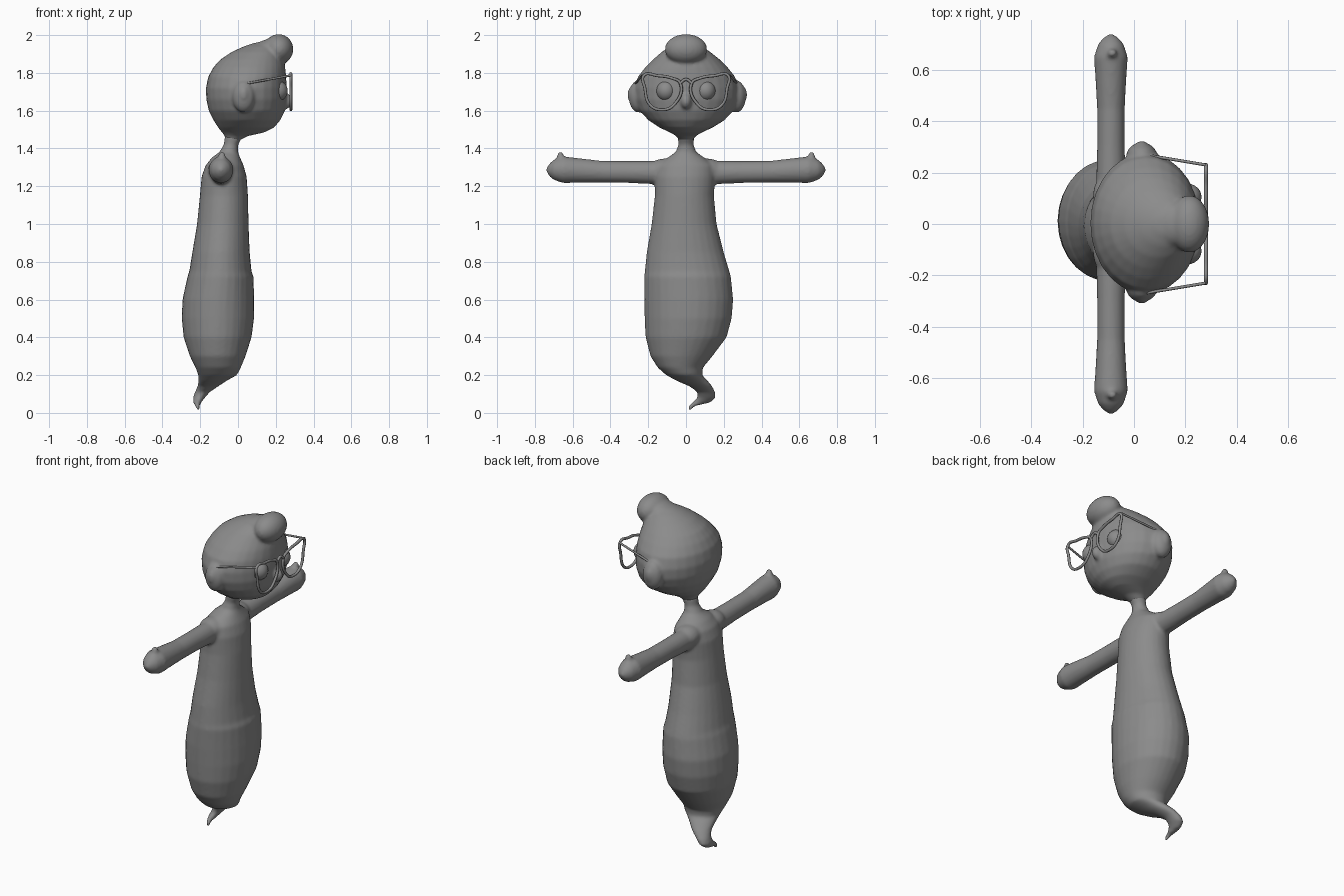
import bpy
import bmesh
from math import sin, cos, pi
from mathutils import Vector, Matrix

default_cube = bpy.data.objects.get("Cube")
if default_cube:
    bpy.data.objects.remove(default_cube, do_unlink=True)

clay = bpy.data.materials.new("grey clay")
clay.use_nodes = True
clay.diffuse_color = (0.26, 0.26, 0.26, 1)
clay.node_tree.nodes["Principled BSDF"].inputs["Base Color"].default_value = clay.diffuse_color


def finish(bm, name):
    """Turn a bmesh into a smooth shaded object."""
    bmesh.ops.recalc_face_normals(bm, faces=bm.faces)
    mesh = bpy.data.meshes.new(name)
    bm.to_mesh(mesh)
    bm.free()
    mesh.materials.append(clay)
    obj = bpy.data.objects.new(name, mesh)
    bpy.context.collection.objects.link(obj)
    for polygon in mesh.polygons:
        polygon.use_smooth = True
    return obj


def loft(bm, rings):
    """Skin a closed tube through rings of points."""
    loops = [[bm.verts.new(point) for point in ring] for ring in rings]
    count = len(loops[0])
    for low, high in zip(loops, loops[1:]):
        for i in range(count):
            j = (i + 1) % count
            bm.faces.new((low[i], low[j], high[j], high[i]))
    bm.faces.new(loops[0][::-1])
    bm.faces.new(loops[-1])


def level_rings(profile, count=28):
    """Horizontal ovals from rows of height, back, front, right, left."""
    rings = []
    for z, back, front, right, left in profile:
        centre = Vector(((back + front) / 2, (right + left) / 2, z))
        rx, ry = (front - back) / 2, (left - right) / 2
        rings.append([centre + Vector((rx * cos(a), ry * sin(a), 0))
                      for a in (2 * pi * i / count for i in range(count))])
    return rings


def ball(bm, centre, radii, tilt=0):
    matrix = (Matrix.Translation(centre) @ Matrix.Rotation(tilt, 4, "Y")
              @ Matrix.Diagonal((*radii, 1)))
    bmesh.ops.create_uvsphere(bm, u_segments=24, v_segments=16, radius=1, matrix=matrix)


def blend(obj, voxel, passes):
    """Fuse overlapping volumes into one soft skin."""
    remesh = obj.modifiers.new("Fuse", "REMESH")
    remesh.mode = "VOXEL"
    remesh.voxel_size = voxel
    remesh.use_smooth_shade = True
    smooth = obj.modifiers.new("Soften", "SMOOTH")
    smooth.factor = 0.5
    smooth.iterations = passes


# Torso with curled tail
torso = [
    (0.012, -0.215, -0.203, 0.008, 0.022),
    (0.035, -0.228, -0.200, 0.013, 0.045),
    (0.055, -0.238, -0.195, 0.03, 0.13),
    (0.08, -0.238, -0.175, 0.06, 0.158),
    (0.11, -0.228, -0.15, 0.06, 0.155),
    (0.14, -0.215, -0.105, 0.02, 0.14),
    (0.17, -0.21, -0.06, -0.05, 0.115),
    (0.20, -0.21, -0.005, -0.105, 0.085),
    (0.24, -0.225, 0.015, -0.15, 0.09),
    (0.30, -0.255, 0.04, -0.188, 0.14),
    (0.40, -0.288, 0.072, -0.214, 0.215),
    (0.50, -0.298, 0.085, -0.219, 0.242),
    (0.60, -0.294, 0.086, -0.222, 0.25),
    (0.72, -0.268, 0.082, -0.222, 0.238),
    (0.75, -0.258, 0.072, -0.218, 0.23),
    (0.85, -0.242, 0.062, -0.208, 0.20),
    (1.00, -0.217, 0.056, -0.182, 0.162),
    (1.15, -0.202, 0.053, -0.165, 0.148),
    (1.25, -0.193, 0.046, -0.165, 0.155),
    (1.31, -0.172, 0.03, -0.15, 0.15),
    (1.35, -0.14, 0.012, -0.10, 0.10),
    (1.38, -0.10, 0.0, -0.055, 0.055),
    (1.42, -0.075, 0.0, -0.04, 0.04),
    (1.47, -0.07, 0.03, -0.045, 0.045),
]
body = bmesh.new()
loft(body, level_rings(torso))

# Arms with mitten hands and a small raised thumb
arm = [
    (0.0, 1.27, 0.06), (0.15, 1.272, 0.062), (0.3, 1.275, 0.058),
    (0.45, 1.277, 0.058), (0.58, 1.284, 0.066), (0.65, 1.287, 0.071),
    (0.70, 1.287, 0.054), (0.725, 1.286, 0.032), (0.738, 1.286, 0.01),
]
for side in (-1, 1):
    rings = []
    for y, z, r in arm:
        rings.append([Vector((-0.09 + 0.93 * r * cos(a), side * y, z + r * sin(a)))
                      for a in (2 * pi * i / 20 for i in range(20))])
    loft(body, rings)
    ball(body, (-0.085, side * 0.665, 1.345), (0.022, 0.02, 0.04))
    ball(body, (-0.09, side * 0.11, 1.285), (0.07, 0.09, 0.062))
blend(finish(body, "body"), 0.009, 6)

# Head
skull = [
    (1.44, -0.065, 0.005, -0.036, 0.036),
    (1.465, -0.07, 0.05, -0.05, 0.05),
    (1.485, -0.085, 0.14, -0.085, 0.085),
    (1.51, -0.105, 0.19, -0.14, 0.14),
    (1.55, -0.13, 0.225, -0.20, 0.205),
    (1.60, -0.155, 0.248, -0.245, 0.25),
    (1.66, -0.168, 0.258, -0.268, 0.275),
    (1.72, -0.17, 0.258, -0.272, 0.277),
    (1.78, -0.158, 0.255, -0.255, 0.26),
    (1.83, -0.13, 0.25, -0.215, 0.22),
    (1.87, -0.095, 0.24, -0.175, 0.18),
    (1.91, -0.035, 0.23, -0.13, 0.13),
    (1.94, 0.03, 0.21, -0.085, 0.085),
    (1.96, 0.09, 0.18, -0.04, 0.04),
]
head = bmesh.new()
loft(head, level_rings(skull))

# Hair tuft rolling over the forehead
ball(head, (0.215, 0, 1.925), (0.078, 0.112, 0.08))
ball(head, (0.15, 0, 1.925), (0.12, 0.085, 0.05), -0.35)

# Ears and nose
for side in (-1, 1):
    ball(head, (0.03, side * 0.26 + 0.007, 1.675), (0.06, 0.05, 0.085))
    ball(head, (0.03, side * 0.295 + 0.007, 1.685), (0.026, 0.022, 0.042))
ball(head, (0.255, 0, 1.65), (0.036, 0.03, 0.04))
blend(finish(head, "head"), 0.009, 5)

# Eyes
for side, name in ((-1, "right_eye"), (1, "left_eye")):
    eye = bmesh.new()
    ball(eye, (0.208, side * 0.105, 1.705), (0.055, 0.052, 0.055))
    finish(eye, name)


def wire(name, points, radius, closed=False, smooth=True):
    """Glasses wire as a bevelled curve."""
    curve = bpy.data.curves.new(name, "CURVE")
    curve.dimensions = "3D"
    curve.bevel_depth = radius
    curve.bevel_resolution = 2
    spline = curve.splines.new("BEZIER")
    spline.bezier_points.add(len(points) - 1)
    for knot, point in zip(spline.bezier_points, points):
        knot.co = point
        knot.handle_left_type = knot.handle_right_type = "AUTO" if smooth else "VECTOR"
    spline.use_cyclic_u = closed
    curve.materials.append(clay)
    obj = bpy.data.objects.new(name, curve)
    bpy.context.collection.objects.link(obj)


# Glasses: two winged rims, a bridge and temples
rim = [(0.03, 1.745), (0.075, 1.772), (0.15, 1.785), (0.222, 1.787),
       (0.218, 1.72), (0.19, 1.63), (0.13, 1.605), (0.065, 1.63)]
for side, name in ((-1, "right"), (1, "left")):
    wire(name + "_rim", [(0.28, side * y, z) for y, z in rim], 0.008, closed=True)
    wire(name + "_temple", [(0.28, side * 0.23, 1.787), (0.16, side * 0.25, 1.765),
                            (0.05, side * 0.268, 1.745)], 0.006, smooth=False)
wire("bridge", [(0.28, -0.032, 1.745), (0.28, 0, 1.765), (0.28, 0.032, 1.745)], 0.008)
